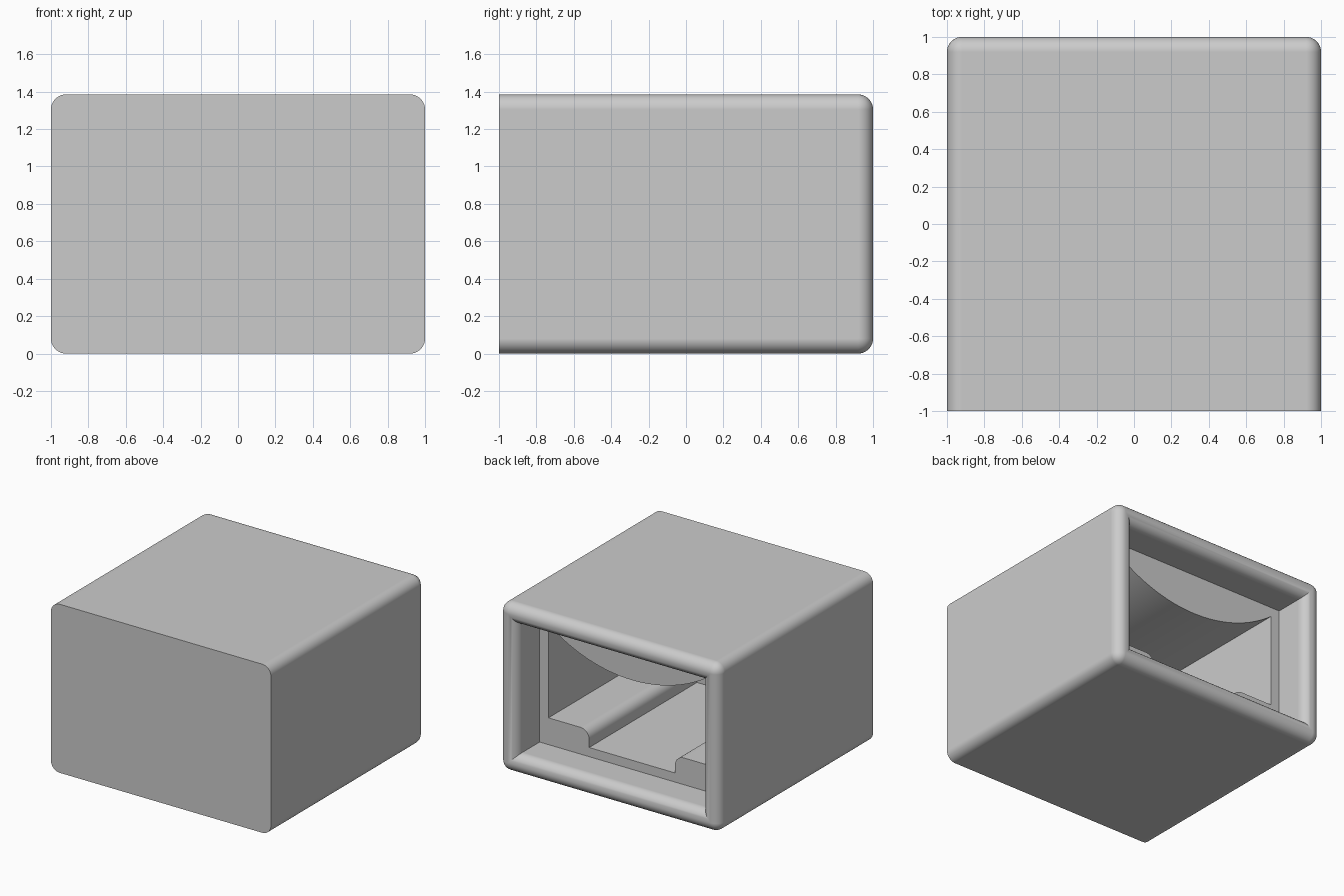
import bpy, bmesh, math

old = bpy.data.objects.get("Cube")
if old:
    bpy.data.objects.remove(old, do_unlink=True)

HEIGHT = 1.385      # overall height, the footprint is 2 x 2
MID = HEIGHT / 2
R = 0.08            # radius of the rounded edges
WALL = 2 * R        # wall thickness, so the rim is fully rounded
LEDGE_Y = 0.70      # depth of the ledge behind the opening
END_Y = -0.70       # far end of the cavity

grey = bpy.data.materials.new("plain grey")
grey.use_nodes = True
colour = (0.6, 0.6, 0.6, 1)
grey.diffuse_color = colour
grey.node_tree.nodes["Principled BSDF"].inputs["Base Color"].default_value = colour


def arc(cx, cz, radius, start, end, steps):
    """Points on a circular arc, angles in degrees."""
    angles = [math.radians(start + (end - start) * i / steps) for i in range(steps + 1)]
    return [(cx + radius * math.cos(a), cz + radius * math.sin(a)) for a in angles]


def add_loop(bm, points, y):
    return [bm.verts.new((x, y, z)) for x, z in points]


def bridge(bm, a, b):
    """Join two loops with the same vertex count by quads."""
    n = len(a)
    for i in range(n):
        j = (i + 1) % n
        bm.faces.new((a[i], a[j], b[j], b[i]))


def loop_edges(bm, loop):
    pairs = zip(loop, loop[1:] + loop[:1])
    return [bm.edges.get(p) or bm.edges.new(p) for p in pairs]


def rectangle(inset):
    x, z = 1 - inset, MID - inset
    return [(-x, MID - z), (x, MID - z), (x, MID + z), (-x, MID + z)]


def cavity_profile():
    """Bulging ceiling above a channel with a rounded step on each side."""
    half, spring, low = 0.76, 1.148, 0.893
    sag = spring - low
    radius = (half ** 2 + sag ** 2) / (2 * sag)
    swing = math.degrees(math.asin(half / radius))
    ceiling = arc(0, low + radius, radius, 270 - swing, 270 + swing, 32)
    step = [(half, 0.38)] + arc(0.47, 0.30, R, 90, 180, 8) + [(0.39, 0.235)]
    return ceiling + step + [(-x, z) for x, z in reversed(step)]


# Outer block, every edge rounded except those around the flat front
bm = bmesh.new()
bmesh.ops.create_cube(bm, size=2)
for v in bm.verts:
    v.co.z = MID + v.co.z * MID
rounded = [e for e in bm.edges if any(v.co.y > 0 for v in e.verts)]
bmesh.ops.bevel(bm, geom=rounded, offset=R, offset_type='OFFSET',
                segments=10, profile=0.5, affect='EDGES')

# Open the back and roll the rim inwards to the pocket walls
back = max(bm.faces, key=lambda f: f.calc_center_median().y)
bmesh.ops.delete(bm, geom=[back], context='FACES_ONLY')
previous = add_loop(bm, rectangle(R), 1)
for s, y in arc(R, 1 - R, R, 90, 0, 10)[1:] + [(WALL, LEDGE_Y)]:
    ring = add_loop(bm, rectangle(s), y)
    bridge(bm, previous, ring)
    previous = ring

# Ledge at the end of the pocket, with the cavity running on from it
mouth = add_loop(bm, cavity_profile(), LEDGE_Y)
bmesh.ops.triangle_fill(bm, use_beauty=True,
                        edges=loop_edges(bm, previous) + loop_edges(bm, mouth))
end = add_loop(bm, cavity_profile(), END_Y)
bridge(bm, mouth, end)
bm.faces.new(end)

bmesh.ops.remove_doubles(bm, verts=bm.verts[:], dist=0.0005)
bmesh.ops.recalc_face_normals(bm, faces=bm.faces[:])

mesh = bpy.data.meshes.new("housing")
bm.to_mesh(mesh)
bm.free()
mesh.materials.append(grey)
housing = bpy.data.objects.new("housing", mesh)
bpy.context.collection.objects.link(housing)

# Smooth curves with flat panels and crisp corners
bpy.ops.object.select_all(action='DESELECT')
housing.select_set(True)
bpy.context.view_layer.objects.active = housing
bpy.ops.object.shade_smooth_by_angle(angle=math.radians(30))
normals = housing.modifiers.new("flat panels", 'WEIGHTED_NORMAL')
normals.keep_sharp = True
